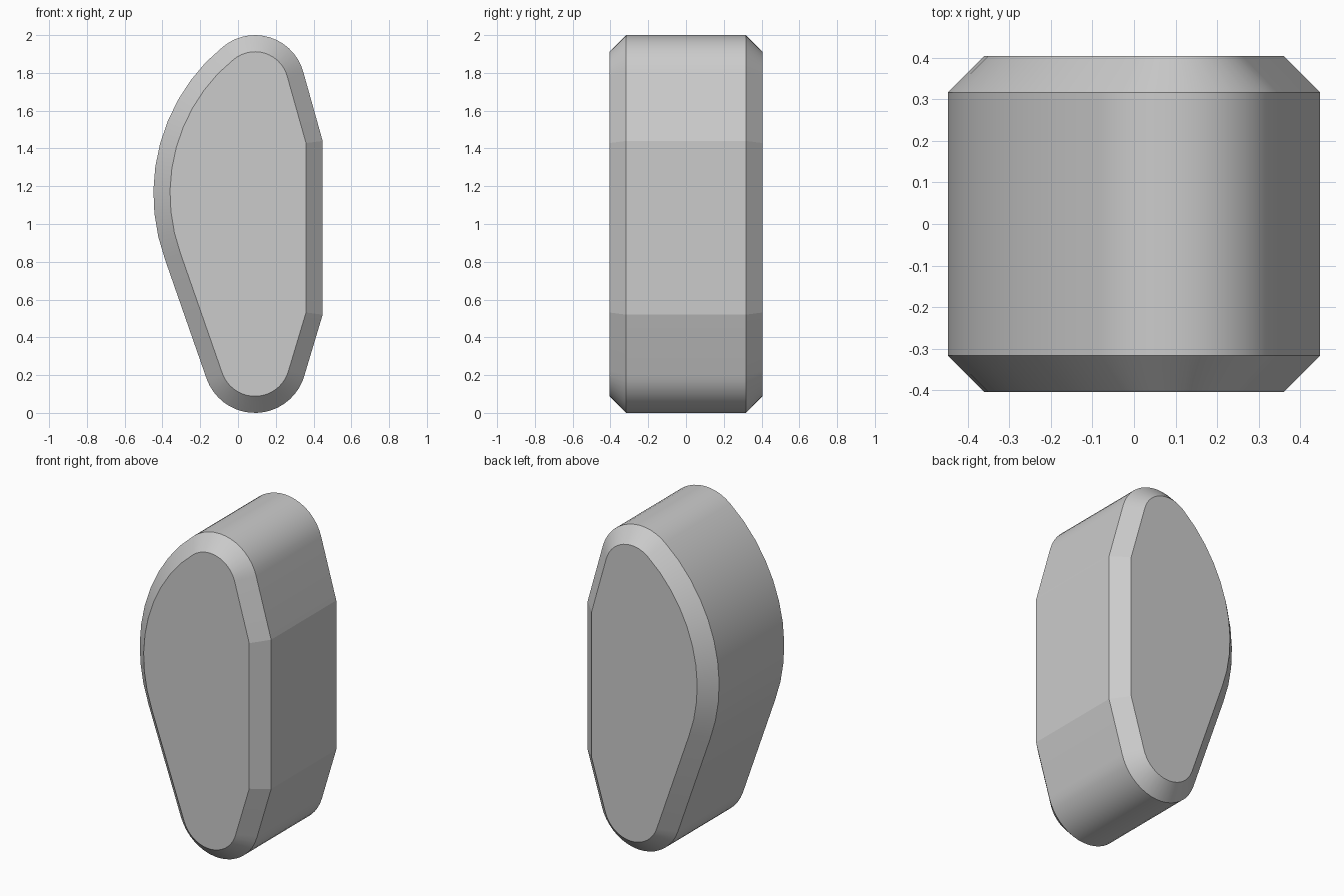
import bpy, bmesh
from math import radians, cos, sin, tan

cube = bpy.data.objects.get("Cube")
if cube:
    bpy.data.objects.remove(cube, do_unlink=True)

HALF_DEPTH = 0.405
CHAMFER = 0.088


def arc(cx, cz, radius, start, end, steps):
    angles = [radians(start + (end - start) * i / steps) for i in range(steps + 1)]
    return [(cx + radius * cos(a), cz + radius * sin(a)) for a in angles]


def outline(inset):
    """Side profile, counter-clockwise, shrunk evenly by inset."""
    side = 0.448 - inset
    miter = inset * tan(radians(7.5))
    points = arc(0.09, 1.735, 0.265 - inset, 15, 129.5, 14)          # rounded top
    points += arc(0.564, 1.16, 1.012 - inset, 129.5, 200, 10)[1:]    # bulging flank
    points += arc(0.09, 0.272, 0.272 - inset, 200, 345, 18)          # rounded bottom
    points += [(side, 0.52 + miter), (side, 1.44 - miter)]           # flat flank
    return points


# Body: four rings of the profile, chamfered at the front and back
bm = bmesh.new()
sections = [(-HALF_DEPTH, CHAMFER), (CHAMFER - HALF_DEPTH, 0),
            (HALF_DEPTH - CHAMFER, 0), (HALF_DEPTH, CHAMFER)]
rings = [[bm.verts.new((x, y, z)) for x, z in outline(inset)] for y, inset in sections]
for near, far in zip(rings, rings[1:]):
    for i in range(len(near)):
        j = (i + 1) % len(near)
        bm.faces.new((near[i], near[j], far[j], far[i]))
bm.faces.new(rings[0])
bm.faces.new(rings[-1])
bmesh.ops.recalc_face_normals(bm, faces=bm.faces)
mesh = bpy.data.meshes.new("body")
bm.to_mesh(mesh)
bm.free()
body = bpy.data.objects.new("body", mesh)
bpy.context.collection.objects.link(body)

# Plain grey
grey = bpy.data.materials.new("plain_grey")
grey.use_nodes = True
colour = (0.6, 0.6, 0.6, 1)
grey.diffuse_color = colour
grey.node_tree.nodes["Principled BSDF"].inputs["Base Color"].default_value = colour
mesh.materials.append(grey)

# Smooth curves, crisp corners
bpy.ops.object.select_all(action="DESELECT")
body.select_set(True)
bpy.context.view_layer.objects.active = body
bpy.ops.object.shade_smooth_by_angle(angle=radians(11))
